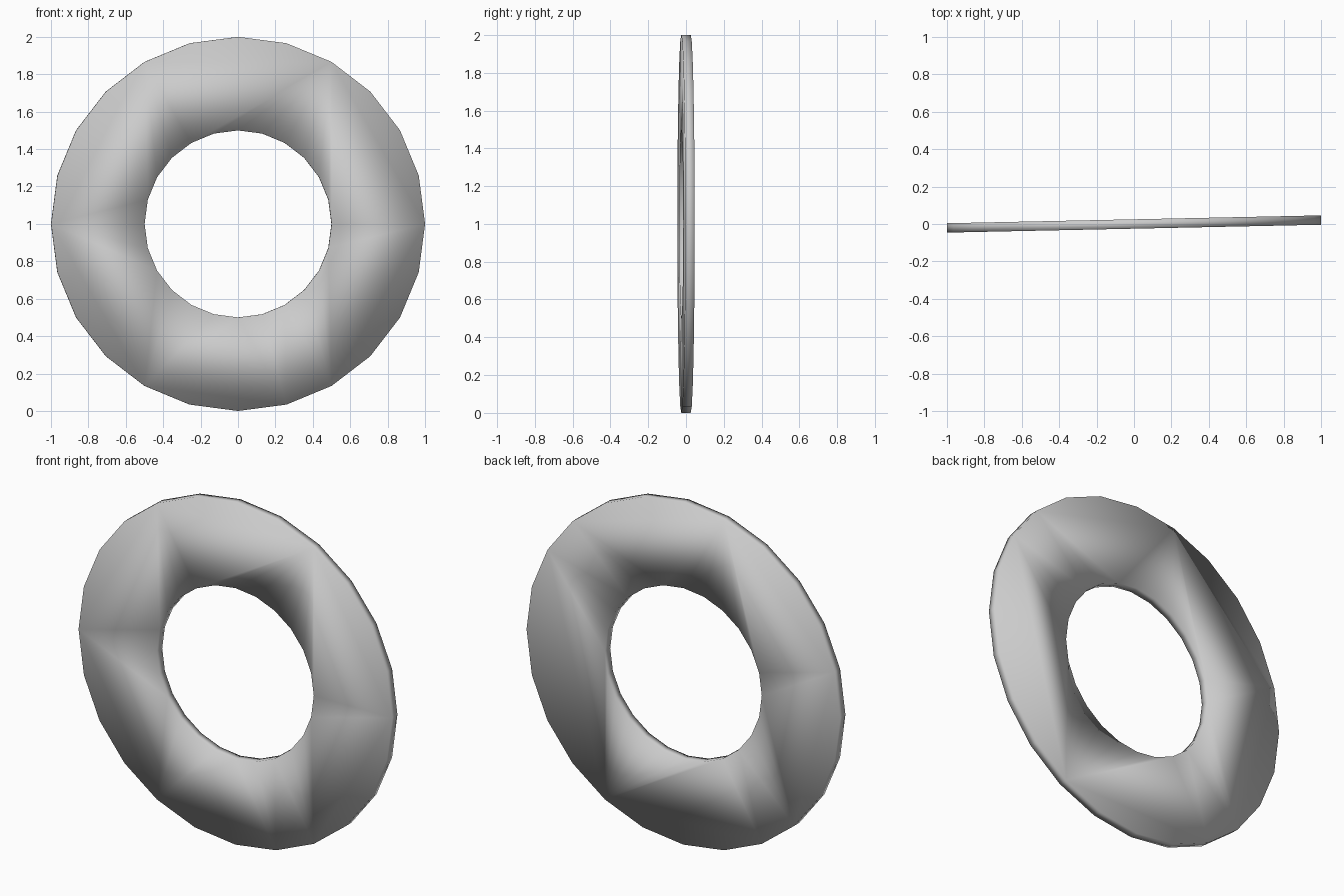
import bpy
import math

if "Cube" in bpy.data.objects:
    bpy.data.objects.remove(bpy.data.objects["Cube"])

SIDES = 24
TILT = 0.021


def disc(name, radius, depth):
    """Upright 24-sided disc facing the front, turned slightly about z."""
    bpy.ops.mesh.primitive_cylinder_add(
        vertices=SIDES, radius=radius, depth=depth,
        location=(0, 0, 1), rotation=(math.pi / 2, 0, TILT))
    obj = bpy.context.object
    obj.name = name
    return obj


# Flat ring and the cutter for its round hole
ring = disc("ring", 1.0, 0.05)
hole = disc("hole_cutter", 0.5, 0.3)

cut = ring.modifiers.new("hole", 'BOOLEAN')
cut.operation = 'DIFFERENCE'
cut.solver = 'EXACT'
cut.object = hole

bpy.context.view_layer.objects.active = ring
bpy.ops.object.modifier_apply(modifier=cut.name)
bpy.data.objects.remove(hole, do_unlink=True)

# Soft shading over the whole ring, rims included
ring.data.shade_smooth()
